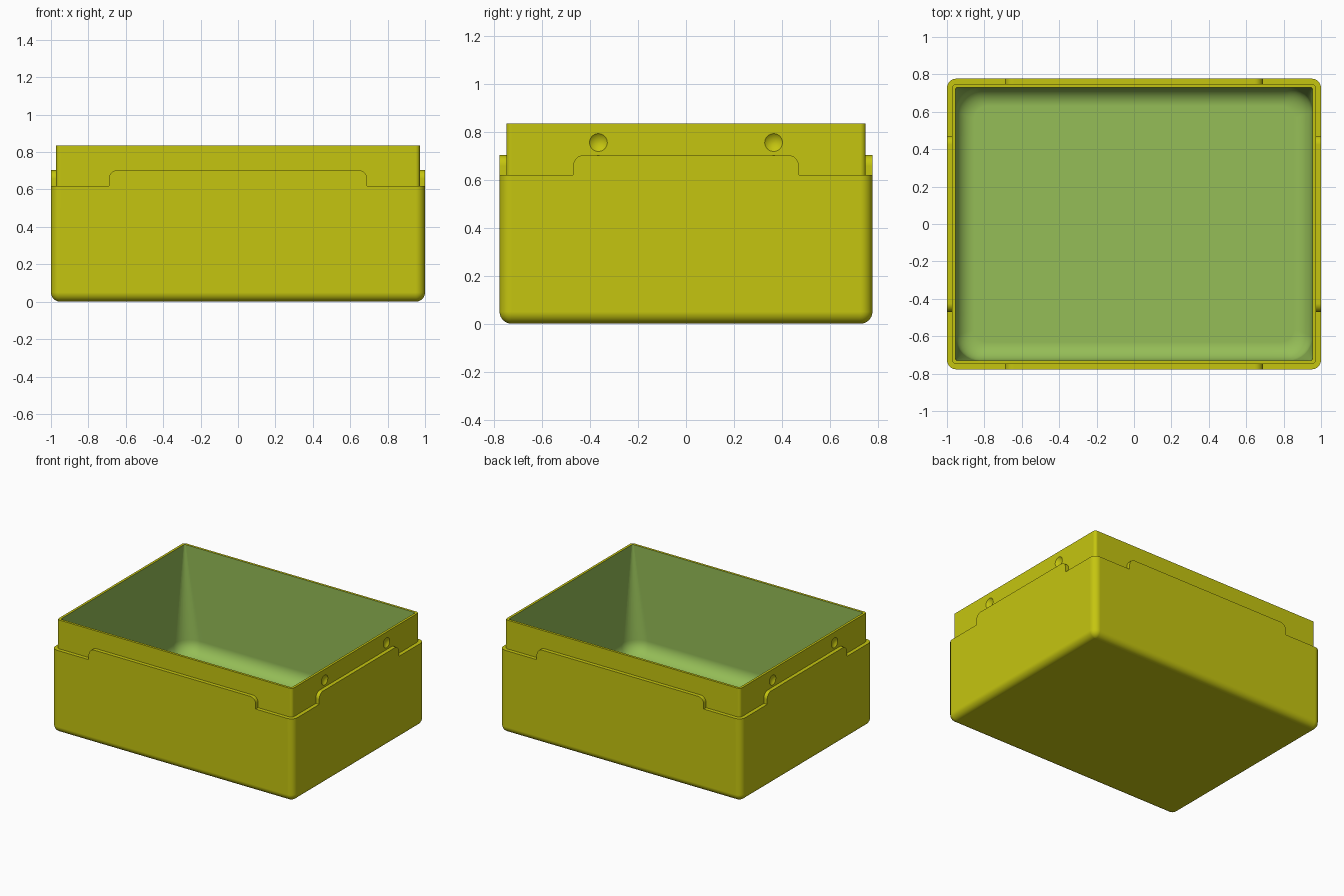
import bpy, bmesh, math
from mathutils import Matrix

if "Cube" in bpy.data.objects:
    bpy.data.objects.remove(bpy.data.objects["Cube"])

HX, HY = 1.0, 0.777          # outer half sizes
LOW, HIGH, TOP = 0.62, 0.703, 0.835
TAB_X, TAB_Y, TAB_R = 0.69, 0.47, 0.045
FLOOR = 0.045


def material(name, rgb):
    m = bpy.data.materials.new(name)
    m.diffuse_color = (*rgb, 1)
    m.use_nodes = True
    m.node_tree.nodes["Principled BSDF"].inputs["Base Color"].default_value = m.diffuse_color
    return m


yellow = material("yellow plastic", (0.56, 0.56, 0.005))
green = material("green lining", (0.30, 0.51, 0.095))


def side_points(half):
    """Positions along one wall with the height of the tabbed edge at each."""
    pts = [(-half, LOW), (-half, HIGH - TAB_R)]
    for i in range(1, 7):
        a = math.pi / 2 * i / 6
        pts.append((-half + TAB_R * (1 - math.cos(a)),
                    HIGH - TAB_R * (1 - math.sin(a))))
    return pts + [(-s, z) for s, z in reversed(pts)]


def ring(inset, radius, z):
    """Rounded rectangle; z=None makes the top edge follow the tabs."""
    hx, hy = HX - inset, HY - inset
    radius = max(radius, 0.0005)
    out = []
    for q in range(4):
        along, across = (hy, hx) if q % 2 == 0 else (hx, hy)
        tab = TAB_Y if q % 2 == 0 else TAB_X
        rot = Matrix.Rotation(q * math.pi / 2, 2)
        local = [(across, s, h) for s, h in side_points(tab)]
        for i in range(9):
            a = math.pi / 2 * i / 8
            local.append((across - radius + radius * math.cos(a),
                          along - radius + radius * math.sin(a), LOW))
        for x, y, h in local:
            c, s = rot[0][0], rot[1][0]
            out.append((c * x - s * y, s * x + c * y, h if z is None else z))
    return out


# Tub: outside, stepped ledge, rim and lining lofted as one shell
rings = []
for i in range(9):                                   # rounded bottom edge
    a = math.pi / 2 * i / 8
    d = 0.05 * (1 - math.sin(a))
    rings.append((ring(d, 0.05 - d, 0.05 * (1 - math.cos(a))), 0))
rings += [(ring(0, 0.05, None), 0),                  # tabbed skirt edge
          (ring(0.028, 0.022, None), 0),             # ledge
          (ring(0.028, 0.022, TOP), 0),              # upright lip
          (ring(0.046, 0.012, TOP), 0)]              # rim
for i in range(9):                                   # lining and floor fillet
    a = math.pi / 2 * i / 8
    d = 0.1 * (1 - math.cos(a))
    rings.append((ring(0.046 + d, 0.13 - 0.6 * d,
                       FLOOR + 0.1 * (1 - math.sin(a))), 1))

bm = bmesh.new()
loops = [([bm.verts.new(p) for p in pts], m) for pts, m in rings]
for (lo, _), (hi, m) in zip(loops, loops[1:]):
    for i in range(len(lo)):
        j = (i + 1) % len(lo)
        bm.faces.new((lo[i], lo[j], hi[j], hi[i])).material_index = m
bm.faces.new(list(reversed(loops[0][0])))
bm.faces.new(loops[-1][0]).material_index = 1
bmesh.ops.remove_doubles(bm, verts=bm.verts, dist=0.00001)
bmesh.ops.recalc_face_normals(bm, faces=bm.faces)
mesh = bpy.data.meshes.new("tub")
bm.to_mesh(mesh)
bm.free()
mesh.materials.append(yellow)
mesh.materials.append(green)
tub = bpy.data.objects.new("tub", mesh)
bpy.context.collection.objects.link(tub)

# Round dimples in the lip on both short ends
bm = bmesh.new()
R, DEPTH = 0.055, 0.0145
for sx in (-1, 1):
    for y in (-0.365, 0.365):
        bmesh.ops.create_uvsphere(
            bm, u_segments=32, v_segments=32, radius=R,
            matrix=Matrix.Translation((sx * (HX - 0.028 + R - DEPTH), y, 0.755))
            @ Matrix.Rotation(math.pi / 2, 4, 'Y'))
cut_mesh = bpy.data.meshes.new("dimple_cutter")
bm.to_mesh(cut_mesh)
bm.free()
cut_mesh.materials.append(yellow)
cutter = bpy.data.objects.new("dimple_cutter", cut_mesh)
bpy.context.collection.objects.link(cutter)
cutter.hide_render = True

bpy.context.view_layer.objects.active = tub
tub.select_set(True)
cut = tub.modifiers.new("dimples", 'BOOLEAN')
cut.operation, cut.solver, cut.object = 'DIFFERENCE', 'EXACT', cutter
bpy.ops.object.modifier_apply(modifier=cut.name)
bpy.data.objects.remove(cutter)

bpy.ops.object.shade_smooth_by_angle(angle=math.radians(30))
weighted = tub.modifiers.new("even shading", 'WEIGHTED_NORMAL')
weighted.keep_sharp = True
